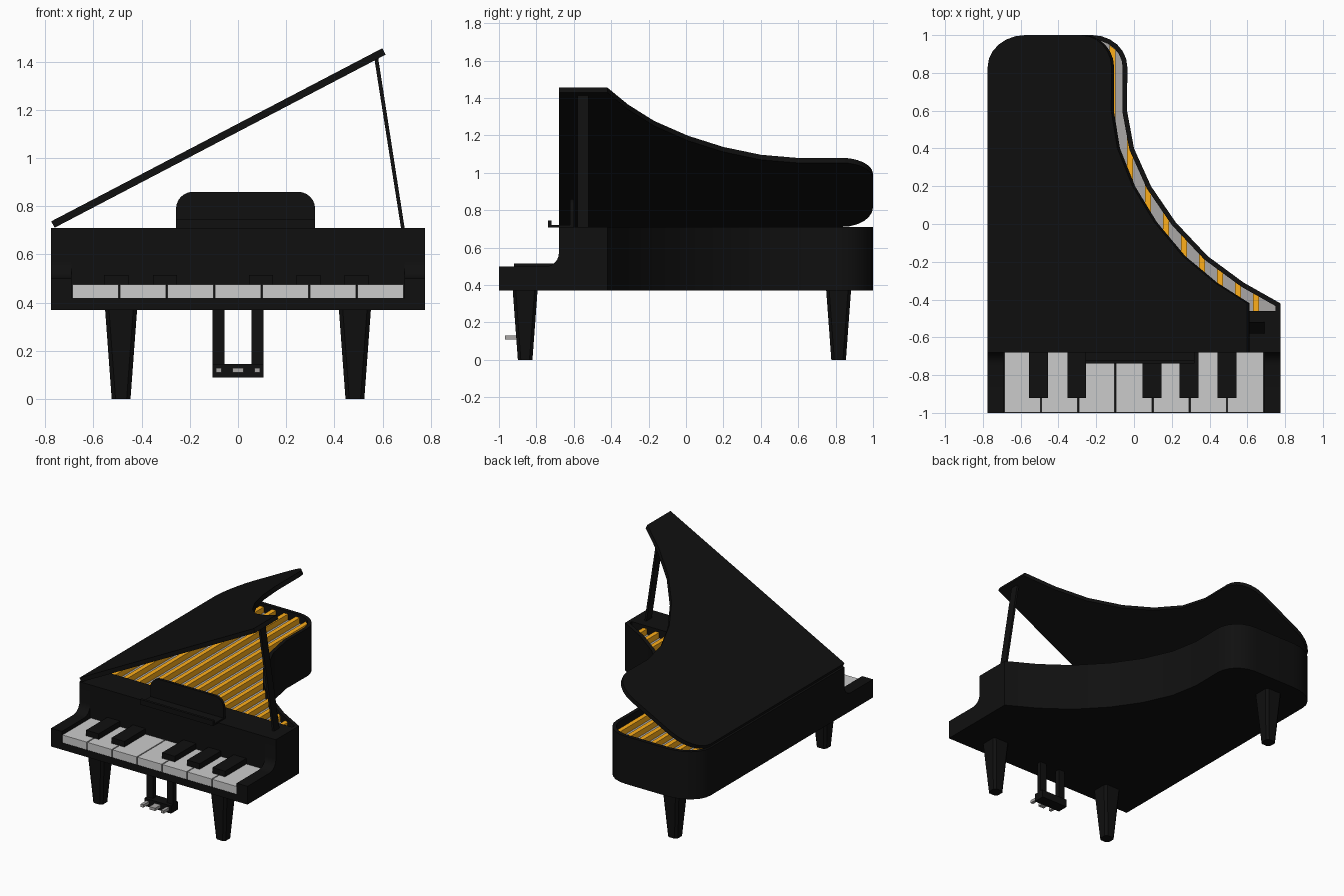
import bpy, bmesh, math
from mathutils import Vector, Matrix

if "Cube" in bpy.data.objects:
    bpy.data.objects.remove(bpy.data.objects["Cube"])


def material(name, r, g, b):
    m = bpy.data.materials.new(name)
    m.diffuse_color = (r, g, b, 1)
    m.use_nodes = True
    m.node_tree.nodes["Principled BSDF"].inputs["Base Color"].default_value = m.diffuse_color
    return m


BLACK = material("black_lacquer", 0.005, 0.005, 0.005)
GOLD = material("gold", 1.0, 0.43, 0.01)
GREY = material("soundboard_grey", 0.4, 0.39, 0.38)


def finish(name, bm, mat, smooth=False):
    bmesh.ops.recalc_face_normals(bm, faces=bm.faces)
    me = bpy.data.meshes.new(name)
    bm.to_mesh(me)
    bm.free()
    ob = bpy.data.objects.new(name, me)
    bpy.context.collection.objects.link(ob)
    if mat:
        me.materials.append(mat)
    if smooth:
        bpy.ops.object.select_all(action='DESELECT')
        ob.select_set(True)
        bpy.context.view_layer.objects.active = ob
        bpy.ops.object.shade_smooth_by_angle(angle=math.radians(30))
    return ob


def sweep(name, pts, vec, mat=None, smooth=False):
    """Solid made by pushing a closed 3D polygon along a vector."""
    bm = bmesh.new()
    a = [bm.verts.new(p) for p in pts]
    b = [bm.verts.new(Vector(p) + Vector(vec)) for p in pts]
    bm.faces.new(a)
    bm.faces.new(b[::-1])
    for i in range(len(a)):
        j = (i + 1) % len(a)
        bm.faces.new((a[i], b[i], b[j], a[j]))
    return finish(name, bm, mat, smooth)


def plan(name, pts, z0, z1, mat=None, smooth=False):
    return sweep(name, [(x, y, z0) for x, y in pts], (0, 0, z1 - z0), mat, smooth)


def box(name, x0, x1, y0, y1, z0, z1, mat=None):
    return plan(name, [(x0, y0), (x1, y0), (x1, y1), (x0, y1)], z0, z1, mat)


def arc(cx, cy, rx, ry, a0, a1, n=6):
    ang = [math.radians(a0 + (a1 - a0) * i / n) for i in range(n + 1)]
    return [(cx + rx * math.cos(t), cy + ry * math.sin(t)) for t in ang]


# Case outline, clockwise from the left side round the tail and bent side
outline = (arc(-0.55, 0.83, 0.225, 0.17, 180, 90) + arc(-0.22, 0.83, 0.185, 0.17, 90, 0)
           + [(-0.037, 0.6), (0, 0.4), (0.09, 0.2), (0.22, 0.01),
              (0.39, -0.17), (0.58, -0.31), (0.775, -0.42)])


def capped(y):
    return [(-0.775, y)] + outline + [(0.775, y)]


def inset(pts, t):
    out = []
    for i, p in enumerate(pts):
        ns = []
        for a, b in ((i - 1, i), (i, i + 1)):
            if a >= 0 and b < len(pts):
                d = (Vector(pts[b]) - Vector(pts[a])).normalized()
                ns.append(Vector((d.y, -d.x)))
        n = (ns[0] + ns[-1]) / (1 + ns[0].dot(ns[-1]))
        out.append(tuple(Vector(p) + n * t))
    return out


# Case: bottom, rim, soundboard
outer = capped(-0.46)
inner = inset(outer, 0.025)
plan("case_bottom", capped(-1), 0.37, 0.42, BLACK, True)
plan("case_rim", outer + inner[::-1], 0.42, 0.71, BLACK, True)
plan("soundboard", inner, 0.62, 0.65, GREY)


# Gold bars ending against the rim
def rim_y(x):
    ys = [a[1] + (b[1] - a[1]) * (x - a[0]) / (b[0] - a[0])
          for a, b in zip(inner, inner[1:]) if min(a[0], b[0]) <= x <= max(a[0], b[0]) and a[0] != b[0]]
    return max(ys)


for i in range(15):
    x = 0.645 - 0.095 * i
    l, r = x - 0.016, x + 0.016
    plan("string_bar", [(l, -0.46), (r, -0.46), (r, rim_y(r)), (l, rim_y(l))], 0.65, 0.69, GOLD)

# Front block and curved cheeks
box("front_block", -0.69, 0.69, -0.68, -0.46, 0.42, 0.71, BLACK)
cheek = ([(-1, 0.42), (-1, 0.5)] + arc(-0.75, 0.57, 0.07, 0.07, -90, 0)
         + [(-0.68, 0.71), (-0.46, 0.71), (-0.46, 0.42)])
for x in (-0.775, 0.69):
    sweep("cheek", [(x, y, z) for y, z in cheek], (0.085, 0, 0), BLACK, True)

# Keys
for i in range(7):
    x = -0.686 + 0.197 * i
    box("white_key", x, x + 0.19, -0.998, -0.68, 0.42, 0.475)
for x in (-0.505, -0.303, 0.095, 0.292, 0.492):
    box("black_key", x - 0.05, x + 0.05, -0.92, -0.68, 0.47, 0.515, BLACK)

# Raised lid hinged on the left, and its prop
lid = plan("lid", capped(-0.68), 0, 0.03, BLACK, True)
lid.data.transform(Matrix.Translation((-0.761, 0, 0.711))
                   @ Matrix.Rotation(math.radians(-27.6), 4, 'Y')
                   @ Matrix.Translation((0.775, 0, 0)))
sweep("lid_prop", [(0.677, -0.58, 0.705), (0.692, -0.58, 0.705), (0.58, -0.58, 1.425), (0.565, -0.58, 1.417)],
      (0, 0.06, 0), BLACK)

# Music stand: panel, ledge, lip
panel = [(-0.257, 0.705), (0.32, 0.705)] + arc(0.25, 0.79, 0.07, 0.07, 0, 90) + arc(-0.187, 0.79, 0.07, 0.07, 90, 180)
sweep("music_panel", [(x, -0.62, z) for x, z in panel], (0, 0.02, 0), BLACK, True)
box("music_ledge", -0.257, 0.32, -0.738, -0.6, 0.708, 0.72, BLACK)
box("music_lip", -0.257, 0.32, -0.738, -0.72, 0.708, 0.745, BLACK)

# Tapered legs with chamfered corners
for name, x, y in (("front_leg", -0.485, -0.86), ("front_leg", 0.485, -0.86), ("back_leg", -0.485, 0.816)):
    bm = bmesh.new()
    bmesh.ops.create_cube(bm, size=1)
    upright = [e for e in bm.edges if abs(e.verts[0].co.z - e.verts[1].co.z) > 0.5]
    for v in bm.verts:
        w = 0.134 if v.co.z > 0 else 0.078
        v.co = (x + v.co.x * w, y + v.co.y * w, 0.38 if v.co.z > 0 else 0)
    bmesh.ops.bevel(bm, geom=upright, offset=0.016, segments=1, affect='EDGES')
    finish(name, bm, BLACK)

# Pedal lyre
for s in (-1, 1):
    box("lyre_post", s * 0.08 - 0.025, s * 0.08 + 0.025, -0.88, -0.845, 0.14, 0.38, BLACK)
box("lyre_base", -0.105, 0.105, -0.905, -0.825, 0.09, 0.145, BLACK)
for x, w in ((-0.08, 0.022), (0, 0.046), (0.08, 0.022)):
    box("pedal", x - w / 2, x + w / 2, -0.967, -0.88, 0.11, 0.13, GREY)
